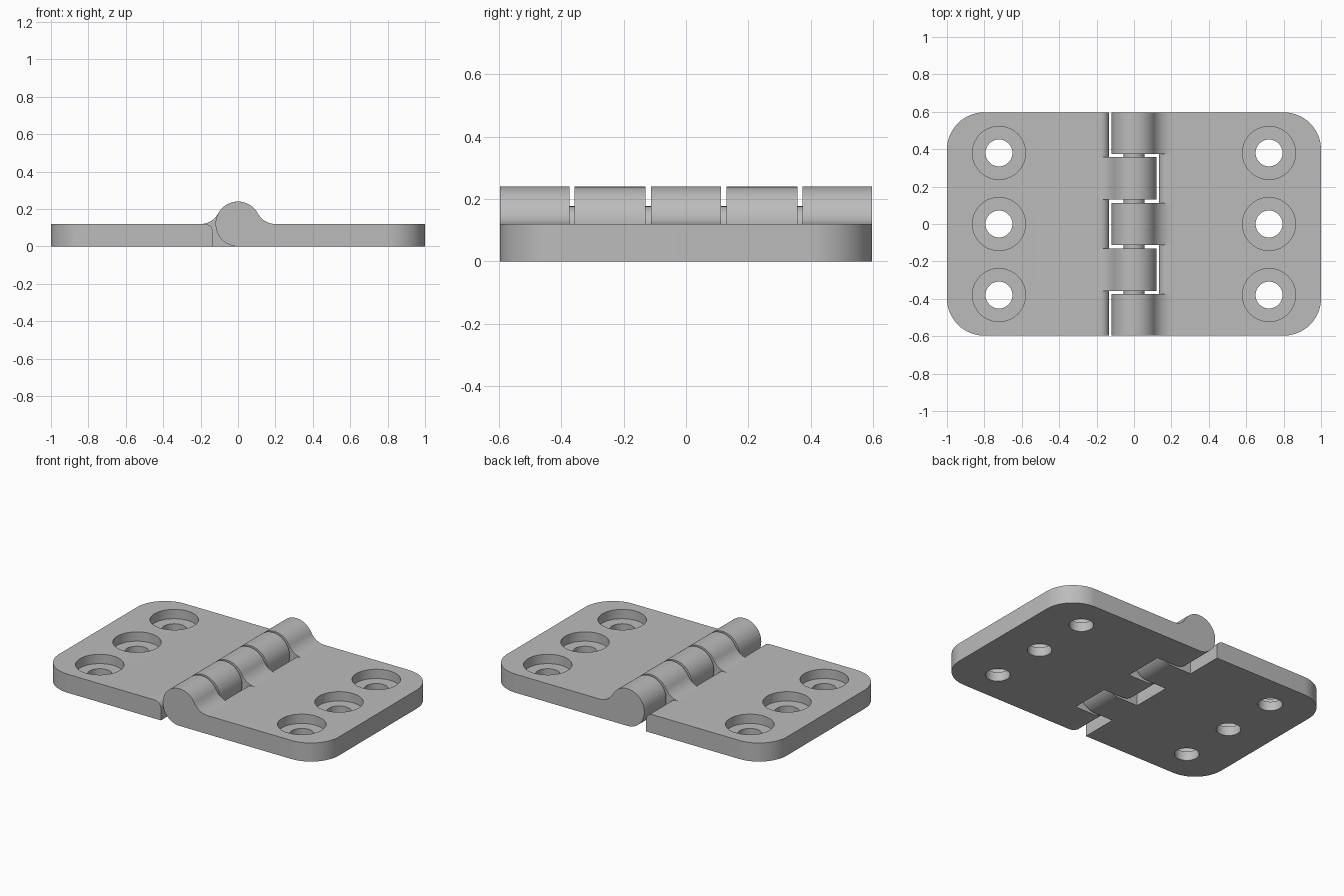
import bpy, bmesh, math
from mathutils import Vector

if "Cube" in bpy.data.objects:
    bpy.data.objects.remove(bpy.data.objects["Cube"])

T, R, GAP = 0.12, 0.12, 0.133      # plate thickness, knuckle radius, clearance
W, CORNER = 0.597, 0.2             # half depth, corner radius

steel = bpy.data.materials.new("grey metal")
steel.diffuse_color = (0.5, 0.5, 0.5, 1)
steel.use_nodes = True
steel.node_tree.nodes["Principled BSDF"].inputs["Base Color"].default_value = steel.diffuse_color


def arc(cx, cy, r, a0, a1, n):
    return [(cx + r * math.cos(math.radians(a0 + (a1 - a0) * i / n)),
             cy + r * math.sin(math.radians(a0 + (a1 - a0) * i / n))) for i in range(n + 1)]


def prism(name, pts, lo, hi, axis):
    """Extrude a 2D profile along y (points are x,z) or z (points are x,y)."""
    place = (lambda p, t: (p[0], t, p[1])) if axis == "y" else (lambda p, t: (p[0], p[1], t))
    bm = bmesh.new()
    face = bm.faces.new([bm.verts.new(place(p, lo)) for p in pts])
    ext = bmesh.ops.extrude_face_region(bm, geom=[face])["geom"]
    move = Vector(place((0, 0), hi - lo))
    bmesh.ops.translate(bm, vec=move, verts=[v for v in ext if isinstance(v, bmesh.types.BMVert)])
    bmesh.ops.recalc_face_normals(bm, faces=bm.faces)
    me = bpy.data.meshes.new(name)
    bm.to_mesh(me)
    bm.free()
    ob = bpy.data.objects.new(name, me)
    bpy.context.collection.objects.link(ob)
    return ob


def activate(ob):
    bpy.ops.object.select_all(action="DESELECT")
    ob.select_set(True)
    bpy.context.view_layer.objects.active = ob


def boolean(ob, tool, op):
    mod = ob.modifiers.new("cut", "BOOLEAN")
    mod.operation, mod.solver, mod.object = op, "EXACT", tool
    activate(ob)
    bpy.ops.object.modifier_apply(modifier=mod.name)
    bpy.data.objects.remove(tool)


def finish(ob):
    ob.data.materials.clear()
    ob.data.materials.append(steel)
    activate(ob)
    bpy.ops.object.shade_smooth_by_angle(angle=math.radians(30))


def leaf(name, side, notches):
    # Plate section with full-width knuckle roll and concave fillet
    fr = (0.2 ** 2 - R ** 2) / (2 * R)
    ang = math.degrees(math.atan2(fr, 0.2))
    section = [(1.1, 0)] + [(1.1, T)]
    section += arc(0.2, T + fr, fr, 270, 180 + ang, 10)
    section += arc(0, R, R, ang, 270, 40)[1:]
    body = prism(name, [(side * x, z) for x, z in section], -0.7, 0.7, "y")
    # Rounded outer corners
    outline = [(-0.3, W), (-0.3, -W)]
    outline += arc(1 - CORNER, -W + CORNER, CORNER, -90, 0, 16)
    outline += arc(1 - CORNER, W - CORNER, CORNER, 0, 90, 16)
    boolean(body, prism("outline", [(side * x, y) for x, y in outline], -0.1, 0.4, "z"), "INTERSECT")
    # Notches for the other leaf's knuckles, leaving a rounded edge
    cut = [(-0.3, -0.1), (GAP, -0.1)] + arc(GAP + 0.045, T - 0.045, 0.045, 180, 90, 8)
    cut += [(0.2, T), (0.21, 0.4), (-0.3, 0.4)]
    for lo, hi in notches:
        boolean(body, prism("notch", [(side * x, z) for x, z in cut], lo, hi, "y"), "DIFFERENCE")
    # Counterbored screw holes
    for y in (-0.38, 0, 0.38):
        for r, z in ((0.142, 0.06), (0.072, -0.1)):
            boolean(body, prism("bore", arc(side * 0.722, y, r, 0, 351, 39), z, 0.3, "z"), "DIFFERENCE")
    finish(body)


leaf("right_leaf", 1, [(-0.373, -0.113), (0.113, 0.373)])
leaf("left_leaf", -1, [(-0.8, -0.357), (-0.13, 0.13), (0.357, 0.8)])

# Hinge pin, visible in the gaps between knuckles
finish(prism("hinge_pin", arc(0, R, 0.057, 0, 348.75, 31), -0.45, 0.45, "y"))
